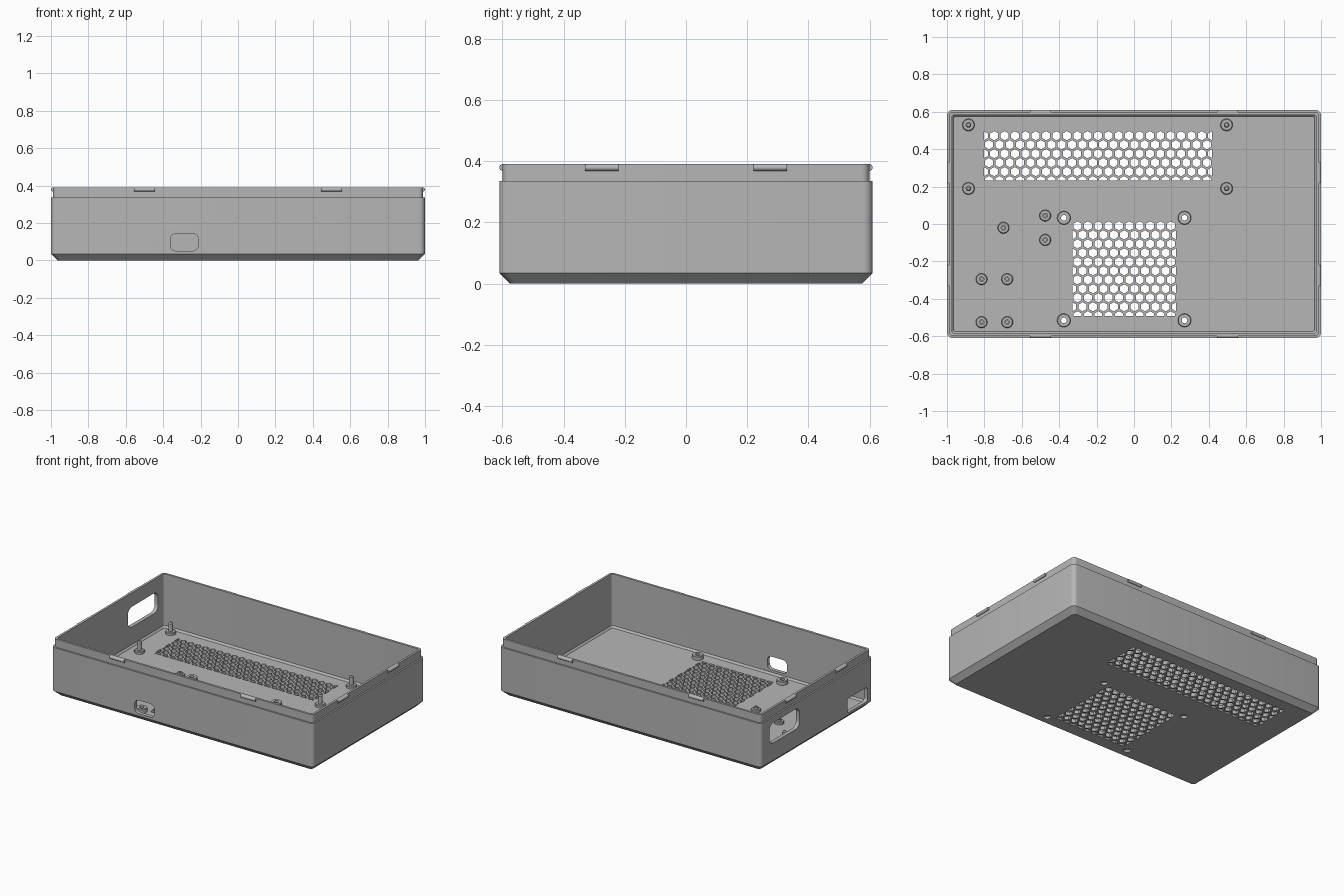
import bpy, bmesh, math

cube = bpy.data.objects.get("Cube")
if cube:
    bpy.data.objects.remove(cube, do_unlink=True)

grey = bpy.data.materials.new("plain grey plastic")
grey.use_nodes = True
GREY = (0.47, 0.47, 0.47, 1)
grey.diffuse_color = GREY
grey.node_tree.nodes["Principled BSDF"].inputs["Base Color"].default_value = GREY


def loft(bm, rings, closed=False):
    """Skin equal-length rings; cap both ends, or join the last to the first."""
    loops = [[bm.verts.new(p) for p in ring] for ring in rings]
    pairs = list(zip(loops, loops[1:]))
    if closed:
        pairs.append((loops[-1], loops[0]))
    else:
        bm.faces.new(loops[0])
        bm.faces.new(loops[-1])
    for a, b in pairs:
        for i in range(len(a)):
            j = (i + 1) % len(a)
            bm.faces.new((a[i], a[j], b[j], b[i]))


def make_object(name, bm):
    bmesh.ops.recalc_face_normals(bm, faces=bm.faces)
    mesh = bpy.data.meshes.new(name)
    bm.to_mesh(mesh)
    bm.free()
    mesh.materials.append(grey)
    obj = bpy.data.objects.new(name, mesh)
    bpy.context.collection.objects.link(obj)
    return obj


def activate(obj):
    bpy.ops.object.select_all(action="DESELECT")
    obj.select_set(True)
    bpy.context.view_layer.objects.active = obj


def smooth(obj):
    activate(obj)
    bpy.ops.object.shade_smooth_by_angle(angle=math.radians(30))


def rounded_rect(hx, hy, r, steps=6):
    pts = []
    for k, (sx, sy) in enumerate([(1, 1), (-1, 1), (-1, -1), (1, -1)]):
        for i in range(steps + 1):
            a = math.pi / 2 * (k + i / steps)
            pts.append((sx * (hx - r) + r * math.cos(a), sy * (hy - r) + r * math.sin(a)))
    return pts


def circle(x, y, z, r, sides=24):
    return [(x + r * math.cos(math.tau * i / sides),
             y + r * math.sin(math.tau * i / sides), z) for i in range(sides)]


# Tray shell: half width at x, height, corner radius, outside then inside
FLOOR = 0.022
shell = [(0.965, 0, 0.02), (1, 0.035, 0.03), (1, 0.335, 0.03), (0.989, 0.335, 0.024),
         (0.989, 0.39, 0.024), (0.974, 0.39, 0.014), (0.974, 0.035, 0.014),
         (0.964, FLOOR, 0.01)]
bm = bmesh.new()
loft(bm, [[(x, y, z) for x, y in rounded_rect(h, h - 0.39, r)] for h, z, r in shell])
tray = make_object("tray", bm)

# Cutter: hexagon vents, screw holes and wall openings
PITCH, HEX = 0.0555, 0.0245
ROW = PITCH * math.sqrt(3) / 2
cut = bmesh.new()


def vent(x0, y0, cols, rows, first_shifted):
    """Rows of pointy hexagons, trimmed to a rectangle."""
    x1, low = x0 + cols * PITCH, y0 - (rows - 1) * ROW
    for row in range(rows):
        shifted = (row % 2 == 0) == first_shifted
        for col in range(cols if shifted else cols + 1):
            cx = x0 + (col + 0.5 * shifted) * PITCH
            cy = y0 - row * ROW
            pts = []
            for k in range(6):
                a = math.pi / 6 + k * math.pi / 3
                pts.append((min(max(cx + HEX * math.cos(a), x0), x1),
                            max(cy + HEX * math.sin(a), low)))
            loft(cut, [[(x, y, z) for x, y in pts] for z in (-0.05, 0.06)])


vent(-0.803, 0.472, 22, 6, False)
vent(-0.33, -0.01, 10, 11, True)

screw_posts = [(x, y) for x in (-0.375, 0.27) for y in (-0.515, 0.033)]
for x, y in screw_posts:
    loft(cut, [circle(x, y, z, 0.022) for z in (-0.05, 0.06)])

# Front port
port = rounded_rect(0.075, 0.046, 0.03)
loft(cut, [[(x - 0.287, y, z + 0.097) for x, z in port] for y in (-0.7, -0.54)])
# Ports in the wall at -x: centre y, centre z, half width, half height, radius
for cy, cz, hy, hz, r in [(0.355, 0.225, 0.165, 0.07, 0.045),
                          (-0.44, 0.1, 0.11, 0.05, 0.02)]:
    loft(cut, [[(x, cy + y, cz + z) for y, z in rounded_rect(hy, hz, r)]
               for x in (-1.1, -0.92)])

cutter = make_object("opening_cutter", cut)
cutter.hide_render = True
mod = tray.modifiers.new("openings", "BOOLEAN")
mod.operation = "DIFFERENCE"
mod.solver = "EXACT"
mod.object = cutter
activate(tray)
bpy.ops.object.modifier_apply(modifier=mod.name)
bpy.data.objects.remove(cutter, do_unlink=True)
smooth(tray)


def post(name, x, y, profile, closed=False):
    bm = bmesh.new()
    loft(bm, [circle(x, y, z, r) for r, z in profile], closed)
    smooth(make_object(name, bm))


# Hollow screw posts over the floor holes
for x, y in screw_posts:
    post("screw_post", x, y, [(0.036, 0.016), (0.036, 0.046), (0.033, 0.05),
                              (0.015, 0.05), (0.015, 0.016)], True)

# Tall locating pins around the long vent
for x in (-0.885, 0.495):
    for y in (0.19, 0.53):
        post("locating_pin", x, y, [(0.033, 0.016), (0.033, 0.036), (0.029, 0.04),
                                    (0.015, 0.04), (0.015, 0.092), (0.009, 0.1)])

# Short board posts with a blind hole
short_posts = [(x, y) for x in (-0.815, -0.678) for y in (-0.525, -0.295)]
short_posts += [(-0.698, -0.02), (-0.475, 0.045), (-0.475, -0.085)]
for x, y in short_posts:
    post("board_post", x, y, [(0.031, 0.016), (0.031, 0.034), (0.027, 0.038),
                              (0.015, 0.038), (0.015, 0.05), (0.007, 0.05), (0.007, 0.026)])

# Rounded snap ridges on the lip
RIDGE_R, RIDGE_Z, HALF = 0.011, 0.379, 0.055


def ridge(name, x, y, along_x):
    bm = bmesh.new()
    rings = []
    for s in (-HALF, HALF):
        ring = []
        for u, v, _ in circle(0, 0, 0, RIDGE_R, 16):
            ring.append((x + s, y + u, RIDGE_Z + v) if along_x else (x + u, y + s, RIDGE_Z + v))
        rings.append(ring)
    loft(bm, rings)
    smooth(make_object(name, bm))


# Keep each ridge centre on the lip face, within the wall thickness
for side in (-1, 1):
    for x in (-0.5, 0.5):
        ridge("long_side_snap_ridge", x, side * 0.599, True)
    for y in (-0.275, 0.275):
        ridge("short_side_snap_ridge", side * 0.989, y, False)
